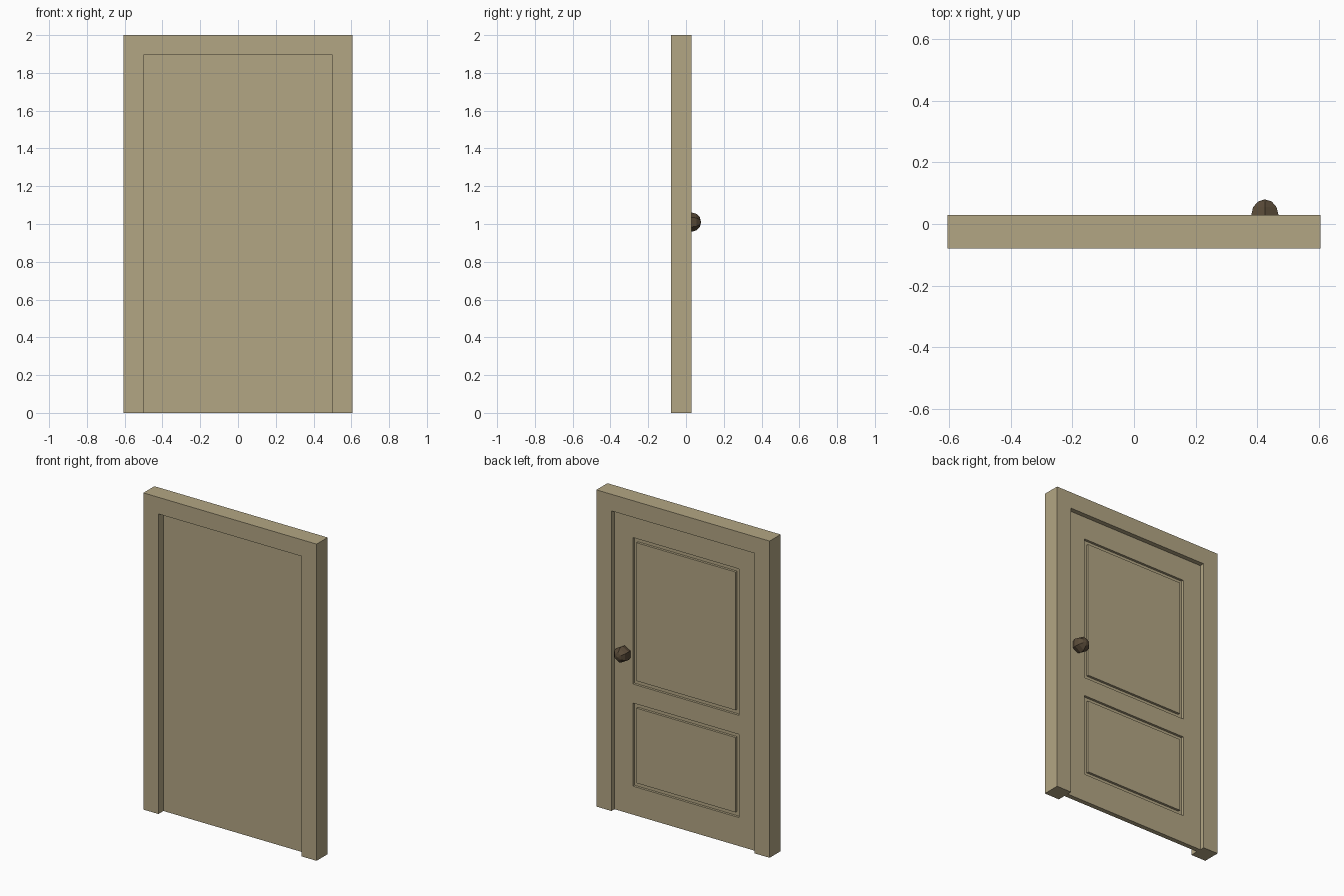
import bpy, bmesh
from mathutils import Matrix, Vector

if "Cube" in bpy.data.objects:
    bpy.data.objects.remove(bpy.data.objects["Cube"])


def material(name, color):
    m = bpy.data.materials.new(name)
    m.diffuse_color = (*color, 1)
    m.use_nodes = True
    m.node_tree.nodes["Principled BSDF"].inputs["Base Color"].default_value = m.diffuse_color
    return m


def finish(bm, name, mat):
    bmesh.ops.recalc_face_normals(bm, faces=bm.faces[:])
    me = bpy.data.meshes.new(name)
    bm.to_mesh(me)
    bm.free()
    me.materials.append(mat)
    ob = bpy.data.objects.new(name, me)
    bpy.context.collection.objects.link(ob)
    return ob


wood = material("wood", (0.45, 0.38, 0.23))
bronze = material("bronze", (0.10, 0.07, 0.04))

W, H = 0.605, 2.0             # outer half width and height
IW, IH = 0.50, 1.895          # opening half width and height
FRONT, BACK = -0.08, 0.03     # frame faces
DOOR_FRONT, DOOR_BACK = -0.03, 0.0

# Door frame: extruded arch-shaped profile, open at the bottom
bm = bmesh.new()
half = [(IW, 0), (W, 0), (W, H)]
profile = half + [(-x, z) for x, z in reversed(half)] + [(-IW, IH), (IW, IH)]
face = bm.faces.new([bm.verts.new((x, FRONT, z)) for x, z in profile])
geom = bmesh.ops.extrude_face_region(bm, geom=[face])["geom"]
bmesh.ops.translate(bm, vec=(0, BACK - FRONT, 0),
                    verts=[v for v in geom if isinstance(v, bmesh.types.BMVert)])
finish(bm, "door_frame", wood)

# Door leaf: slab with two grooved, raised panels on the back
PX = 0.372
panels = [(0.18, 0.705), (0.825, 1.75)]
DEPTH, GROOVE = 0.015, 0.026
bm = bmesh.new()
bmesh.ops.create_cube(bm, size=1, matrix=(
    Matrix.Translation((0, (DOOR_FRONT + DOOR_BACK) / 2, IH / 2))
    @ Matrix.Diagonal((2 * IW, DOOR_BACK - DOOR_FRONT, IH, 1))))
cuts = [((x, 0, 0), (1, 0, 0)) for x in (-PX, PX)]
cuts += [((0, 0, z), (0, 0, 1)) for pair in panels for z in pair]
for co, no in cuts:
    bmesh.ops.bisect_plane(bm, geom=bm.verts[:] + bm.edges[:] + bm.faces[:],
                           plane_co=co, plane_no=no)
bm.normal_update()
picked = []
for f in bm.faces:
    c = f.calc_center_median()
    if f.normal.y > 0.9 and abs(c.x) < PX and any(a < c.z < b for a, b in panels):
        picked.append(f)
for thickness, depth in ((0, -DEPTH), (GROOVE, 0), (0, DEPTH)):
    bmesh.ops.inset_individual(bm, faces=picked, thickness=thickness,
                               depth=depth, use_even_offset=True)
    bm.normal_update()
finish(bm, "door_leaf", wood)

# Knob: six-sided low-poly ball with its poles along y
bm = bmesh.new()
bmesh.ops.create_uvsphere(bm, u_segments=6, v_segments=6, radius=0.051, matrix=(
    Matrix.Translation((0.425, 0.029, 1.01)) @ Matrix.Rotation(-1.5707963, 4, 'X')))
finish(bm, "door_knob", bronze)
